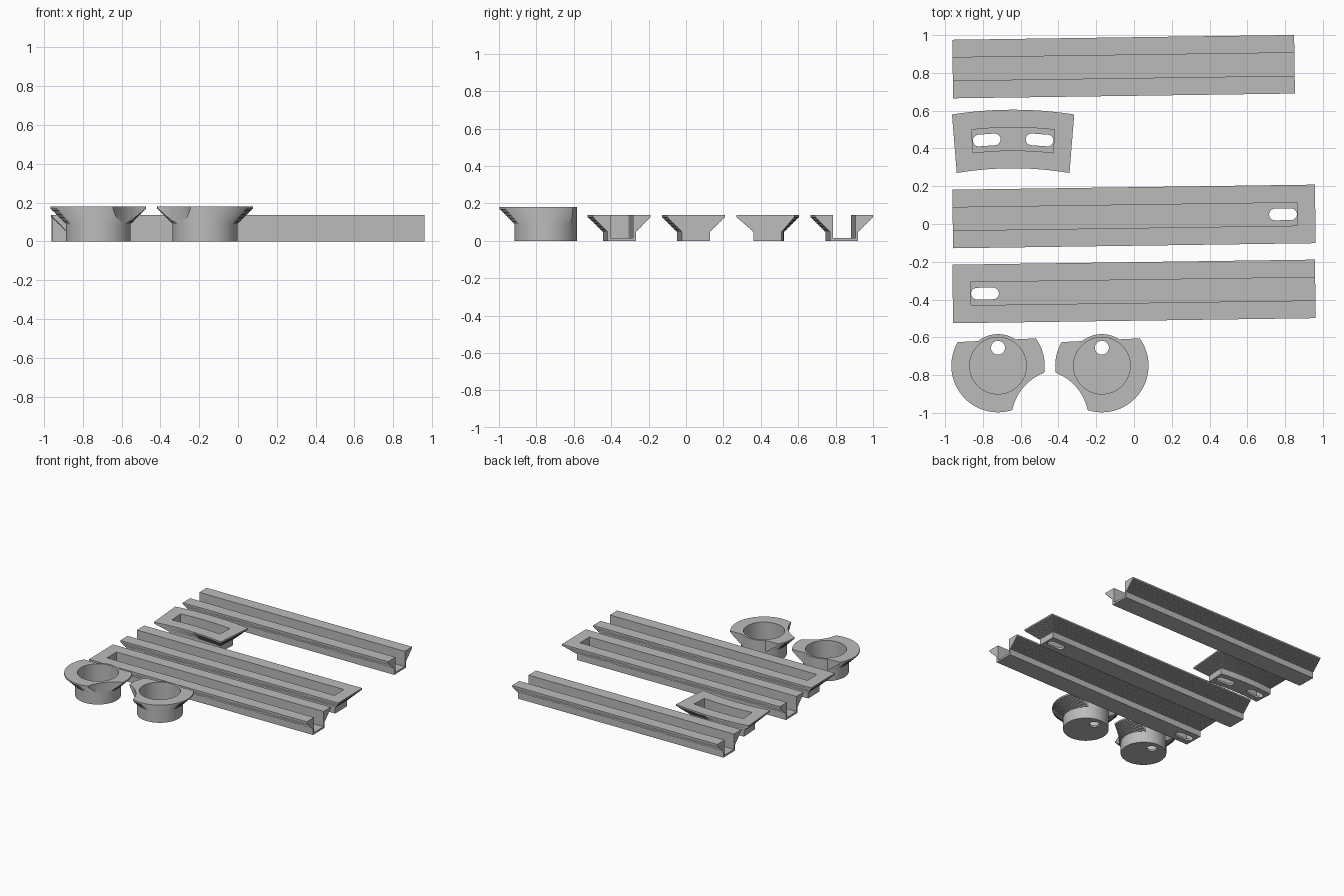
import bpy
import bmesh
from math import cos, sin, pi, atan2
from mathutils import Matrix

if "Cube" in bpy.data.objects:
    bpy.data.objects.remove(bpy.data.objects["Cube"])

grey = bpy.data.materials.new("light grey plastic")
grey.use_nodes = True
grey.diffuse_color = (0.5, 0.5, 0.49, 1)
grey.node_tree.nodes["Principled BSDF"].inputs["Base Color"].default_value = grey.diffuse_color

STEPS = 20       # fine stair under every flange
OVERHANG = 0.08
FLOOR = 0.015
TILT = 0.014


def stack(name, loops):
    """Closed solid skinned through equal-length loops of points, bottom to top."""
    bm = bmesh.new()
    rings = [[bm.verts.new(p) for p in loop] for loop in loops]
    for a, b in zip(rings, rings[1:]):
        for i in range(len(a)):
            j = (i + 1) % len(a)
            bm.faces.new((a[i], a[j], b[j], b[i]))
    bm.faces.new(rings[0][::-1])
    bm.faces.new(rings[-1])
    bmesh.ops.recalc_face_normals(bm, faces=bm.faces)
    mesh = bpy.data.meshes.new(name)
    bm.to_mesh(mesh)
    bm.free()
    mesh.materials.append(grey)
    obj = bpy.data.objects.new(name, mesh)
    bpy.context.collection.objects.link(obj)
    return obj


def prism(name, outline, z0, z1):
    return stack(name, [[(x, y, z) for x, y in outline] for z in (z0, z1)])


def combine(obj, other, operation="DIFFERENCE"):
    """Apply a boolean and delete the helper."""
    mod = obj.modifiers.new("cut", "BOOLEAN")
    mod.operation, mod.object, mod.solver = operation, other, "EXACT"
    bpy.context.view_layer.update()
    graph = bpy.context.evaluated_depsgraph_get()
    mesh = bpy.data.meshes.new_from_object(obj.evaluated_get(graph))
    obj.modifiers.clear()
    obj.data = mesh
    bpy.data.objects.remove(other)


def stair(height):
    """Pairs of (inset, z) from the foot, up the stepped flange, to the rim."""
    h = OVERHANG / STEPS
    base = height - OVERHANG - 0.008
    yield OVERHANG, 0
    yield OVERHANG, base
    for k in range(1, STEPS + 1):
        inset = OVERHANG - k * h
        yield inset, base + (k - 1) * h
        yield inset, base + k * h if k < STEPS else height


def circle(x, y, r, n=96):
    return [(x + r * cos(2 * pi * i / n), y + r * sin(2 * pi * i / n)) for i in range(n)]


def slot(x, y, angle, half=0.0425, r=0.031, n=12):
    pts = []
    for side in (1, -1):
        for i in range(n + 1):
            a = -pi / 2 + pi * i / n
            px, py = side * (half + r * cos(a)), side * r * sin(a)
            pts.append((x + px * cos(angle) - py * sin(angle),
                        y + px * sin(angle) + py * cos(angle)))
    return pts


def strip(x0, x1, hw, bend):
    """Outline of a straight or gently bent strip."""
    n = 24 if bend else 1
    xs = [x0 + (x1 - x0) * i / n for i in range(n + 1)]
    flat = [(x, -hw) for x in xs] + [(x, hw) for x in reversed(xs)]
    return [(x * (1 + bend * v), v - bend * x * x) for x, v in flat]


def rail(name, centre, half, closed=(False, False), bend=0, tilt=TILT, height=0.137):
    """Flanged channel; each closed end gets a flange, a wall and a slot."""
    loops = []
    for inset, z in stair(height):
        x0 = -half + inset * closed[0]
        x1 = half - inset * closed[1]
        loops.append([(x, y, z) for x, y in strip(x0, x1, 0.155 - inset, bend)])
    obj = stack(name, loops)
    inner = half - 0.095
    c0 = -inner if closed[0] else -half - 0.1
    c1 = inner if closed[1] else half + 0.1
    combine(obj, prism("channel_cutter", strip(c0, c1, 0.061, bend), FLOOR, 0.3))
    for side, is_closed in zip((-1, 1), closed):
        if is_closed:
            x = side * (inner - 0.076)
            cut = slot(x, -bend * x * x, atan2(-2 * bend * x, 1))
            combine(obj, prism("slot_cutter", cut, -0.1, 0.1))
    obj.data.transform(Matrix.Translation((*centre, 0)) @ Matrix.Rotation(tilt, 4, "Z"))
    return obj


def cup(name, x, y, side, height=0.18, r=0.247):
    """Round cup whose flange is trimmed behind and on one front corner."""
    obj = stack(name, [[(px, py, z) for px, py in circle(0, 0, r - inset)]
                       for inset, z in stair(height)])
    back = [(-0.4, 0.116), (0.4, 0.154), (0.4, 0.5), (-0.4, 0.5)]
    combine(obj, prism("back_cutter", back, -0.1, 0.3))
    combine(obj, prism("corner_cutter", circle(side * 0.34, -0.29, 0.27), -0.1, 0.3))
    combine(obj, prism("cup_wall", circle(0, 0, r - OVERHANG), 0, height), "UNION")
    combine(obj, prism("bowl_cutter", circle(0, 0, 0.15), FLOOR, 0.3))
    combine(obj, prism("hole_cutter", circle(0, 0.095, 0.037, 32), -0.1, 0.1))
    obj.data.transform(Matrix.Translation((x, y, 0)))
    return obj


# Long channel rails and the short bent connector
parts = [
    rail("back_rail", (-0.055, 0.833), 0.905),
    rail("middle_rail", (0, 0.04), 0.96, (False, True)),
    rail("front_rail", (0, -0.357), 0.96, (True, False)),
    rail("bent_connector", (-0.64, 0.45), 0.311, (True, True), bend=0.26, tilt=0),
    # Round end cups
    cup("right_cup", -0.72, -0.75, 1),
    cup("left_cup", -0.17, -0.75, -1),
]

# Smooth the round walls and keep the steps crisp
for obj in parts:
    bpy.ops.object.select_all(action="DESELECT")
    obj.select_set(True)
    bpy.context.view_layer.objects.active = obj
    bpy.ops.object.shade_smooth_by_angle(angle=pi / 6)
